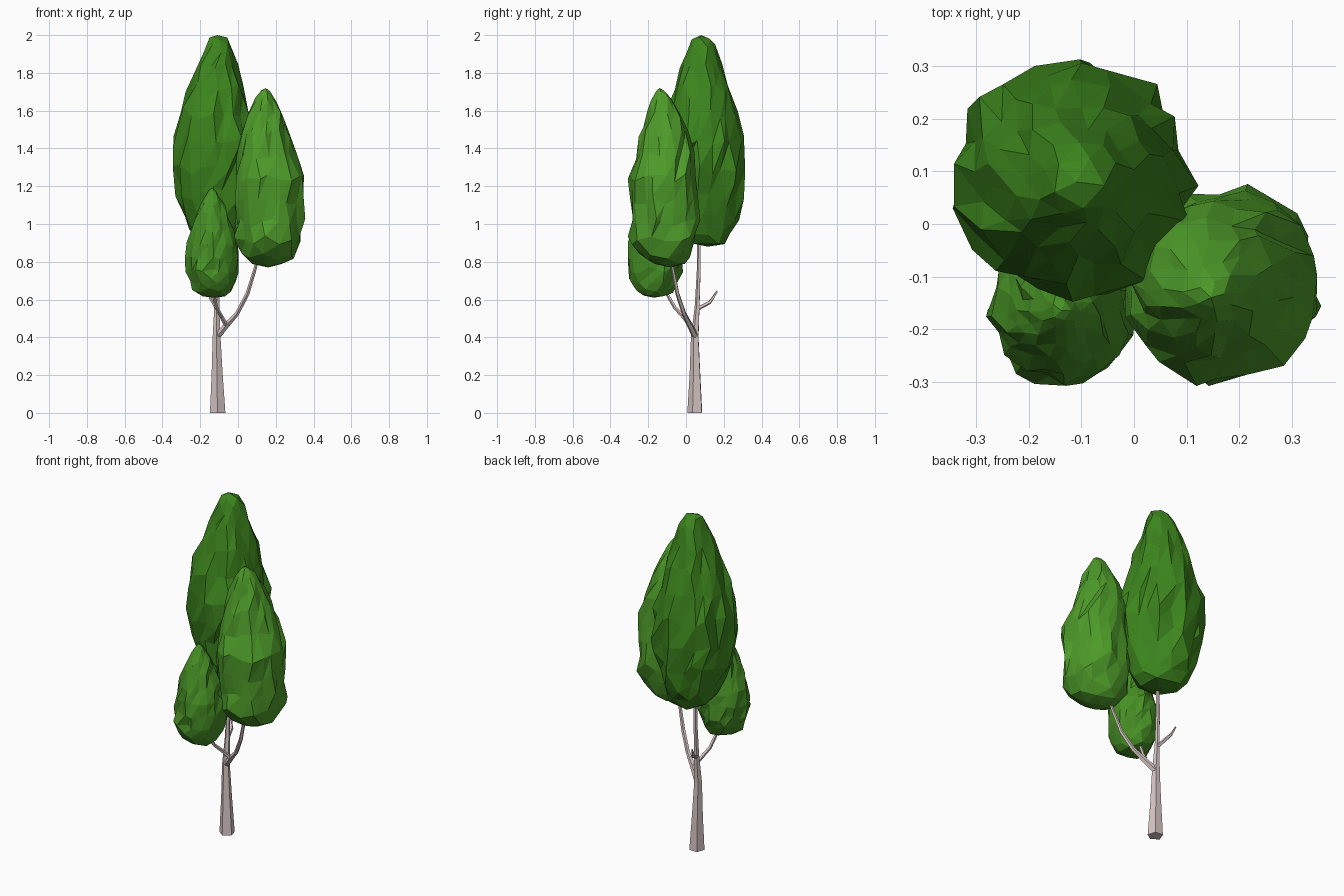
import bpy, bmesh, math, random
from mathutils import Vector

if "Cube" in bpy.data.objects:
    bpy.data.objects.remove(bpy.data.objects["Cube"])

random.seed(11)


def material(name, rgb):
    m = bpy.data.materials.new(name)
    m.diffuse_color = (*rgb, 1)
    m.use_nodes = True
    m.node_tree.nodes["Principled BSDF"].inputs["Base Color"].default_value = m.diffuse_color
    return m


def finish(bm, name, mat):
    bmesh.ops.recalc_face_normals(bm, faces=bm.faces)
    me = bpy.data.meshes.new(name)
    bm.to_mesh(me)
    bm.free()
    ob = bpy.data.objects.new(name, me)
    me.materials.append(mat)
    bpy.context.collection.objects.link(ob)
    return ob


def limb(name, points, mat, sides=5):
    """Tapered tube through (x, y, z, radius) points."""
    bm = bmesh.new()
    pts = [Vector(p[:3]) for p in points]
    rings = []
    for i, p in enumerate(pts):
        d = pts[min(i + 1, len(pts) - 1)] - pts[max(i - 1, 0)]
        if i == 0 and p.z == 0:
            d = Vector((0, 0, 1))
        d.normalize()
        u = Vector((0, 1, 0)).cross(d).normalized()
        v = d.cross(u)
        ring = []
        for k in range(sides):
            a = math.tau * k / sides + 0.9
            ring.append(bm.verts.new(p + points[i][3] * (u * math.cos(a) + v * math.sin(a))))
        rings.append(ring)
    for a, b in zip(rings, rings[1:]):
        for k in range(sides):
            j = (k + 1) % sides
            bm.faces.new((a[k], a[j], b[j], b[k]))
    bm.faces.new(rings[0])
    bm.faces.new(rings[-1])
    return finish(bm, name, mat)


def lerp_profile(profile, z):
    for (z0, *a), (z1, *b) in zip(profile, profile[1:]):
        if z <= z1:
            t = (z - z0) / (z1 - z0)
            return [p + (q - p) * t for p, q in zip(a, b)]
    return profile[-1][1:]


def crown(name, profile, mat, twist, jitter):
    """Faceted, twisted leaf mass; profile rows are (z, centre x, centre y, radius)."""
    bm = bmesh.new()
    bmesh.ops.create_icosphere(bm, subdivisions=3, radius=1)
    z0, z1 = profile[0][0], profile[-1][0]
    for v in bm.verts:
        t = (v.co.z + 1) / 2
        z = z0 + (z1 - z0) * t
        cx, cy, r = lerp_profile(profile, z)
        if abs(v.co.z) > 0.999:
            r = 0
        a = math.atan2(v.co.y, v.co.x) + twist * t + random.uniform(-.1, .1)
        r *= 1 + random.uniform(-jitter, jitter * .6)
        z += random.uniform(-.03, .03) * (z1 - z0) * (1 - abs(v.co.z)) ** .5
        v.co = (cx + r * math.cos(a), cy + r * math.sin(a), z)
    return finish(bm, name, mat)


bark = material("bark", (.68, .57, .56))
dark = material("leaf_dark", (.045, .235, .012))
light = material("leaf_light", (.075, .33, .022))
mid = material("leaf_mid", (.062, .28, .018))

# Trunk and branches
limb("trunk", [(-.107, .05, 0, .043), (-.11, .05, .2, .031), (-.113, .048, .4, .022),
               (-.112, .06, .56, .014), (-.11, .068, .75, .011), (-.11, .07, 1.0, .009)], bark)
limb("right_branch", [(-.11, .05, .405, .018), (-.06, .02, .465, .016), (-.005, -.01, .525, .012),
                      (.05, -.045, .63, .011), (.09, -.07, .76, .009), (.12, -.09, .88, .007)], bark)
limb("front_branch", [(-.06, .022, .462, .013), (-.085, -.01, .505, .011), (-.115, -.06, .56, .01),
                      (-.13, -.1, .63, .009), (-.14, -.13, .7, .007)], bark)
limb("back_twig", [(-.112, .058, .55, .011), (-.13, .125, .585, .01),
                   (-.145, .14, .605, .008), (-.155, .165, .645, .004)], bark)

# Leaf crowns
crown("tall_crown", [
    (.88, -.105, .115, .09), (.92, -.11, .105, .14), (1.1, -.115, .09, .2),
    (1.3, -.117, .085, .23), (1.45, -.117, .085, .222), (1.65, -.122, .088, .178),
    (1.8, -.118, .088, .125), (1.94, -.1, .082, .07), (2.0, -.11, .08, .04)], dark, 1.1, .12)
crown("right_crown", [
    (.77, .16, -.08, .06), (.82, .162, -.1, .125), (.92, .17, -.115, .185),
    (1.1, .168, -.115, .188), (1.25, .165, -.12, .187), (1.4, .152, -.105, .15),
    (1.55, .147, -.115, .103), (1.66, .145, -.125, .058), (1.72, .147, -.14, .015)], light, 1.3, .12)
crown("small_crown", [
    (.61, -.12, -.17, .05), (.65, -.13, -.165, .11), (.75, -.136, -.165, .142),
    (.9, -.136, -.165, .136), (1.0, -.138, -.165, .105), (1.1, -.138, -.165, .068),
    (1.19, -.138, -.165, .015)], mid, 1.3, .12)
